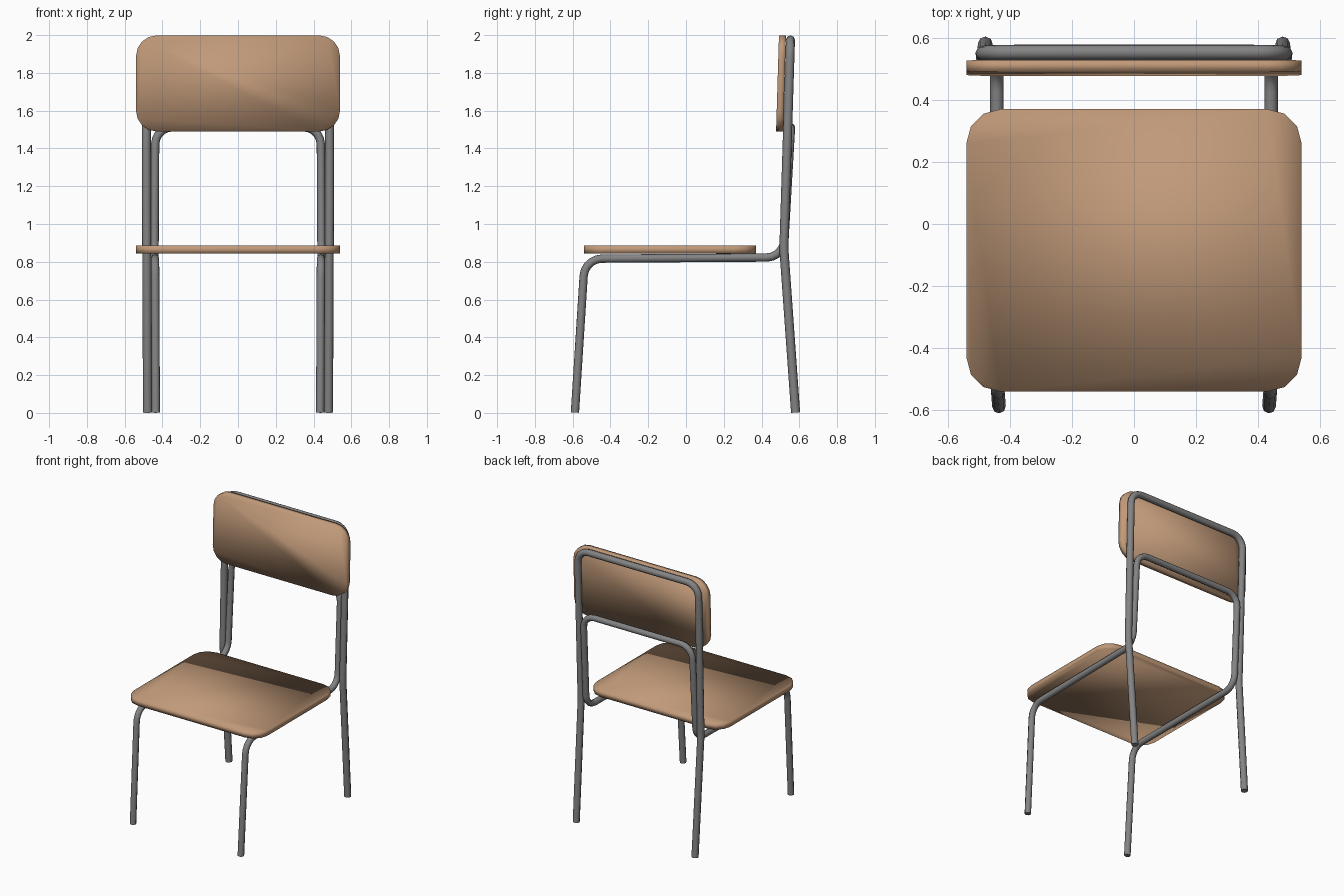
import bpy, bmesh, math
from mathutils import Vector, Matrix

if "Cube" in bpy.data.objects:
    bpy.data.objects.remove(bpy.data.objects["Cube"])


def material(name, col):
    m = bpy.data.materials.new(name)
    m.diffuse_color = (*col, 1)
    m.use_nodes = True
    m.node_tree.nodes["Principled BSDF"].inputs["Base Color"].default_value = m.diffuse_color
    return m


WOOD = material("tan wood", (0.53, 0.32, 0.19))
METAL = material("grey metal", (0.23, 0.23, 0.235))


def fillet(corners, steps=5):
    """Round each (point, tangent length) corner with a near-circular arc."""
    pts = [Vector(p) for p, _ in corners]
    out = [pts[0]]
    for i in range(1, len(pts) - 1):
        p, d = pts[i], corners[i][1]
        a = p + (pts[i - 1] - p).normalized() * d
        b = p + (pts[i + 1] - p).normalized() * d
        c1, c2 = a.lerp(p, 0.552), b.lerp(p, 0.552)
        for s in range(steps + 1):
            t = s / steps
            out.append(a * (1 - t)**3 + c1 * 3 * t * (1 - t)**2
                       + c2 * 3 * t * t * (1 - t) + b * t**3)
    return out + [pts[-1]]


def tube(name, half, radius):
    """Bent tube: a half path, mirrored across x and joined at the top bar."""
    path = half + [((-x, y, z), d) for (x, y, z), d in reversed(half)]
    pts = fillet(path)
    cu = bpy.data.curves.new(name, 'CURVE')
    cu.dimensions = '3D'
    cu.bevel_depth = radius
    cu.bevel_resolution = 2
    cu.use_fill_caps = True
    sp = cu.splines.new('POLY')
    sp.points.add(len(pts) - 1)
    for q, p in zip(sp.points, pts):
        q.co = (*p, 1)
    tmp = bpy.data.objects.new(name + "_path", cu)
    bpy.context.collection.objects.link(tmp)
    dg = bpy.context.evaluated_depsgraph_get()
    me = bpy.data.meshes.new_from_object(tmp.evaluated_get(dg))
    bpy.data.objects.remove(tmp)
    me.materials.clear()
    me.materials.append(METAL)
    ob = bpy.data.objects.new(name, me)
    bpy.context.collection.objects.link(ob)
    bpy.context.view_layer.objects.active = ob
    ob.select_set(True)
    bpy.ops.object.shade_smooth_by_angle(angle=math.radians(60))
    ob.select_set(False)
    return ob


def panel(name, w, h, thick, r, segs, matrix):
    """Flat board with rounded corners, smooth shaded all over."""
    bm = bmesh.new()
    ring = []
    for k, (sx, sy) in enumerate([(1, 1), (-1, 1), (-1, -1), (1, -1)]):
        for s in range(segs + 1):
            a = math.pi / 2 * (k + s / segs)
            ring.append(bm.verts.new((sx * (w / 2 - r) + r * math.cos(a),
                                      sy * (h / 2 - r) + r * math.sin(a),
                                      -thick / 2)))
    face = bm.faces.new(ring)
    ext = bmesh.ops.extrude_face_region(bm, geom=[face], use_keep_orig=True)
    top = [v for v in ext['geom'] if isinstance(v, bmesh.types.BMVert)]
    bmesh.ops.translate(bm, verts=top, vec=(0, 0, thick))
    bmesh.ops.recalc_face_normals(bm, faces=bm.faces)
    for f in bm.faces:
        f.smooth = True
    bm.transform(matrix)
    me = bpy.data.meshes.new(name)
    bm.to_mesh(me)
    bm.free()
    me.materials.append(WOOD)
    ob = bpy.data.objects.new(name, me)
    bpy.context.collection.objects.link(ob)
    return ob


# Rear frame: back legs, uprights and top bar
tube("rear_frame", [((0.479, 0.58, 0.002), 0), ((0.483, 0.518, 0.87), 0.03),
                    ((0.487, 0.553, 1.975), 0.09)], 0.024)

# Front frame: front legs, seat rails, inner uprights and lower back bar
tube("front_frame", [((0.435, -0.588, 0.002), 0), ((0.439, -0.536, 0.816), 0.09),
                     ((0.442, 0.516, 0.823), 0.09),
                     ((0.438, 0.556, 1.512), 0.09)], 0.022)

# Seat board
panel("seat", 1.08, 0.91, 0.04, 0.11, 3, Matrix.Translation((0, -0.085, 0.865)))

# Backrest board, leaning slightly back
panel("backrest", 1.08, 0.508, 0.037, 0.11, 4,
      Matrix.Translation((0, 0.503, 1.744))
      @ Matrix.Rotation(math.pi / 2 - 0.03, 4, 'X'))
